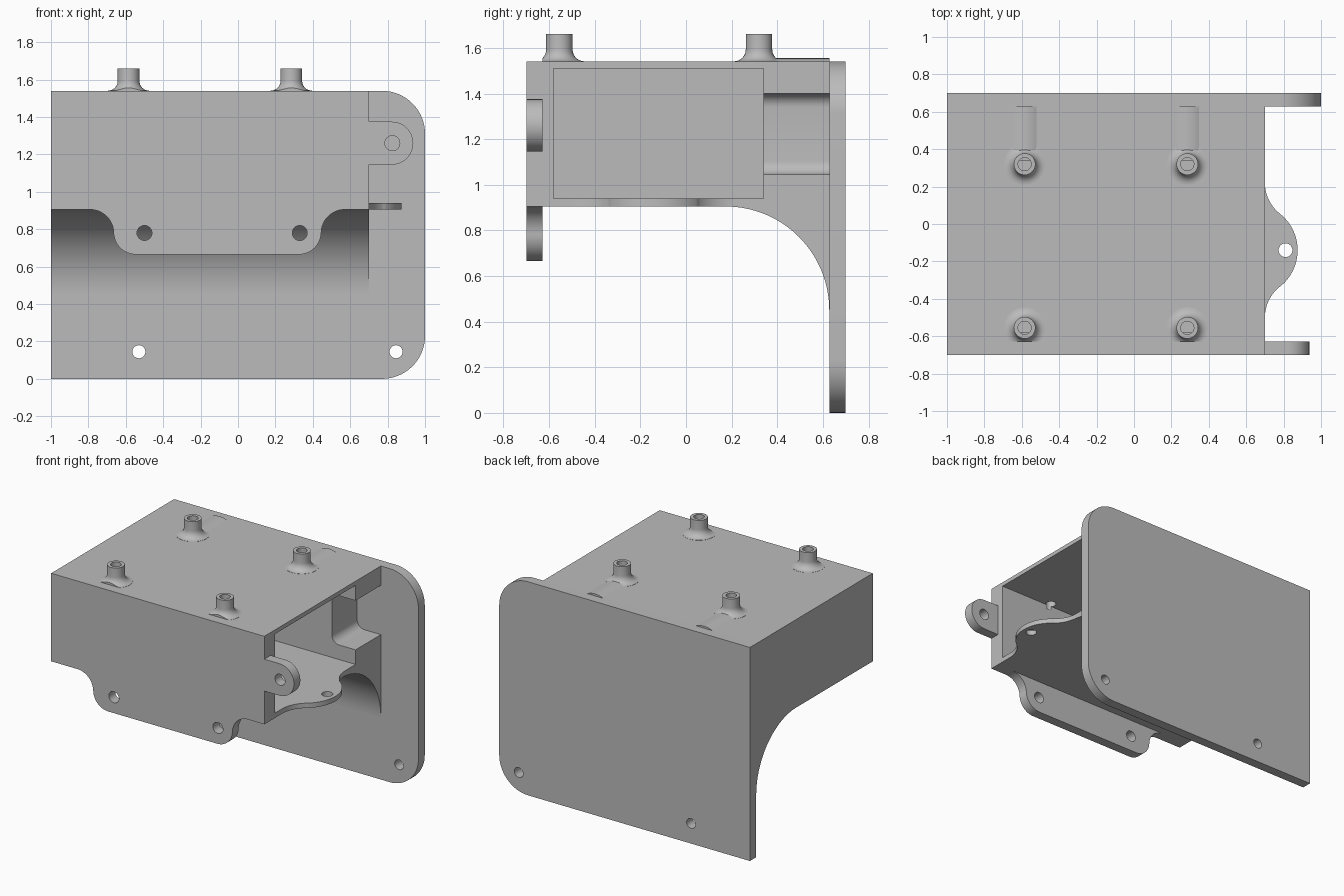
import bpy, bmesh, math
from mathutils import Vector

cube = bpy.data.objects.get("Cube")
if cube:
    bpy.data.objects.remove(cube, do_unlink=True)

grey = bpy.data.materials.new("light grey")
grey.use_nodes = True
grey.diffuse_color = (0.5, 0.5, 0.5, 1)
grey.node_tree.nodes["Principled BSDF"].inputs["Base Color"].default_value = (0.5, 0.5, 0.5, 1)

TOP, BACK, FRONT, END = 1.54, 0.7, -0.7, 0.7
PLATE_IN, FLANGE_IN = 0.628, -0.628
FLOOR = 0.905


def arc(cx, cy, r, a0, a1, n=16):
    """Points on an arc, angles in degrees."""
    angles = [math.radians(a0 + (a1 - a0) * i / n) for i in range(n + 1)]
    return [(cx + r * math.cos(a), cy + r * math.sin(a)) for a in angles]


def finish(name, bm):
    bmesh.ops.recalc_face_normals(bm, faces=bm.faces)
    mesh = bpy.data.meshes.new(name)
    bm.to_mesh(mesh)
    bm.free()
    mesh.materials.append(grey)
    obj = bpy.data.objects.new(name, mesh)
    bpy.context.collection.objects.link(obj)
    return obj


def prism(name, outline, axis, lo, hi):
    """Extrude a 2D outline along an axis, from lo to hi."""
    place = {"x": lambda a, b: (lo, a, b),
             "y": lambda a, b: (a, lo, b),
             "z": lambda a, b: (a, b, lo)}[axis]
    bm = bmesh.new()
    face = bm.faces.new([bm.verts.new(place(a, b)) for a, b in outline])
    ext = bmesh.ops.extrude_face_region(bm, geom=[face])["geom"]
    shift = Vector([hi - lo if axis == k else 0 for k in "xyz"])
    bmesh.ops.translate(bm, vec=shift, verts=[v for v in ext if isinstance(v, bmesh.types.BMVert)])
    return finish(name, bm)


def rect(a0, b0, a1, b1):
    return [(a0, b0), (a1, b0), (a1, b1), (a0, b1)]


def cut(obj, *cutters):
    for c in cutters:
        c.hide_render = True
        mod = obj.modifiers.new("cut", "BOOLEAN")
        mod.operation, mod.solver, mod.object = "DIFFERENCE", "EXACT", c
        bpy.context.view_layer.objects.active = obj
        bpy.ops.object.modifier_apply(modifier=mod.name)
        bpy.data.objects.remove(c, do_unlink=True)


def hole(a, b, r, axis, lo, hi):
    return prism("hole_cutter", arc(a, b, r, 0, 348.75, 31), axis, lo, hi)


def boss(name, x, y):
    """Hollow round post with a flared foot, trimmed at the front flange."""
    section = [(0.035, 1.535), (0.035, 1.66), (0.058, 1.66)]
    section += arc(0.11, 1.593, 0.052, 180, 270, 8) + [(0.11, 1.535)]
    bm = bmesh.new()
    verts = [bm.verts.new((x + r, y, z)) for r, z in section]
    edges = [bm.edges.new((v, verts[i - 1])) for i, v in enumerate(verts)]
    bmesh.ops.spin(bm, geom=verts + edges, cent=(x, y, 0), axis=(0, 0, 1),
                   angle=math.tau, steps=32, use_merge=True)
    bmesh.ops.remove_doubles(bm, verts=bm.verts, dist=0.0002)
    bmesh.ops.bisect_plane(bm, geom=bm.verts[:] + bm.edges[:] + bm.faces[:],
                           plane_co=(0, FLANGE_IN, 0), plane_no=(0, -1, 0), clear_outer=True)
    bmesh.ops.holes_fill(bm, edges=[e for e in bm.edges if e.is_boundary])
    return finish(name, bm)


# Main housing with the curved web running down to the back plate
parts = []
housing = prism("housing", [(FLANGE_IN, TOP), (FLANGE_IN, FLOOR)]
                + arc(0.173, 0.45, 0.455, 90, 0, 32) + [(PLATE_IN, TOP)], "x", -1, END)
cavity = prism("cavity_cutter", rect(-0.58, 0.94, 0.34, 1.51), "x", -0.94, 0.9)
pocket = prism("pocket_cutter", [(0.9, 1.40)] + arc(0.57, 1.34, 0.06, 90, 180, 8)
               + arc(0.57, 1.105, 0.06, 180, 270, 8) + [(0.9, 1.045)], "y", 0.3, 0.66)
boss_spots = [(x, y) for x in (-0.585, 0.285) for y in (-0.555, 0.32)]
cut(housing, cavity, pocket, *[hole(x, y, 0.035, "z", 1.48, 1.6) for x, y in boss_spots])
parts.append(housing)

# Back plate with two rounded corners
plate = prism("back_plate", [(-1, TOP), (-1, 0)] + arc(0.77, 0.23, 0.23, -90, 0)
              + arc(0.77, TOP - 0.23, 0.23, 0, 90), "y", PLATE_IN, BACK)
cut(plate, *[hole(x, 0.145, 0.035, "y", 0.5, 0.9) for x in (-0.53, 0.845)])
parts.append(plate)

# Front wall with the hanging flange and the side ear
wall = prism("front_wall", [(-1, TOP), (-1, FLOOR)]
             + arc(-0.79, 0.78, 0.125, 90, 0) + arc(-0.545, 0.785, 0.12, 180, 270)
             + arc(0.325, 0.785, 0.12, -90, 0) + arc(0.57, 0.78, 0.125, 180, 90)
             + [(END, FLOOR), (END, 1.145)] + arc(0.822, 1.26, 0.115, -90, 90, 24)
             + [(END, 1.375), (END, TOP)], "y", FRONT, FLANGE_IN)
cut(wall, *[hole(x, z, 0.04, "y", -0.9, -0.5)
            for x, z in ((-0.5, 0.78), (0.33, 0.78), (0.825, 1.26))])
parts.append(wall)

# Floor tab with a blended outline
tab = prism("floor_tab", arc(0.91, -0.5, 0.21, 180, 128.2)
            + arc(0.627, -0.14, 0.248, -51.8, 51.8, 24)
            + arc(0.91, 0.22, 0.21, 231.8, 180), "z", FLOOR, 0.94)
cut(tab, hole(0.81, -0.14, 0.037, "z", 0.8, 1.0))
parts.append(tab)

# Roof bosses and the shallow ridges that lead outward from them
for i, (x, y) in enumerate(boss_spots):
    parts.append(boss(f"roof_boss_{i + 1}", x, y))
    lo, hi = (FLANGE_IN, -0.6) if y < 0 else (0.37, PLATE_IN)
    parts.append(prism(f"roof_ridge_{i + 1}", arc(x, 1.407, 0.148, 28, 152, 12), "y", lo, hi))

bpy.ops.object.select_all(action="DESELECT")
for p in parts:
    p.select_set(True)
bpy.context.view_layer.objects.active = parts[0]
bpy.ops.object.shade_smooth_by_angle(angle=math.radians(30))
